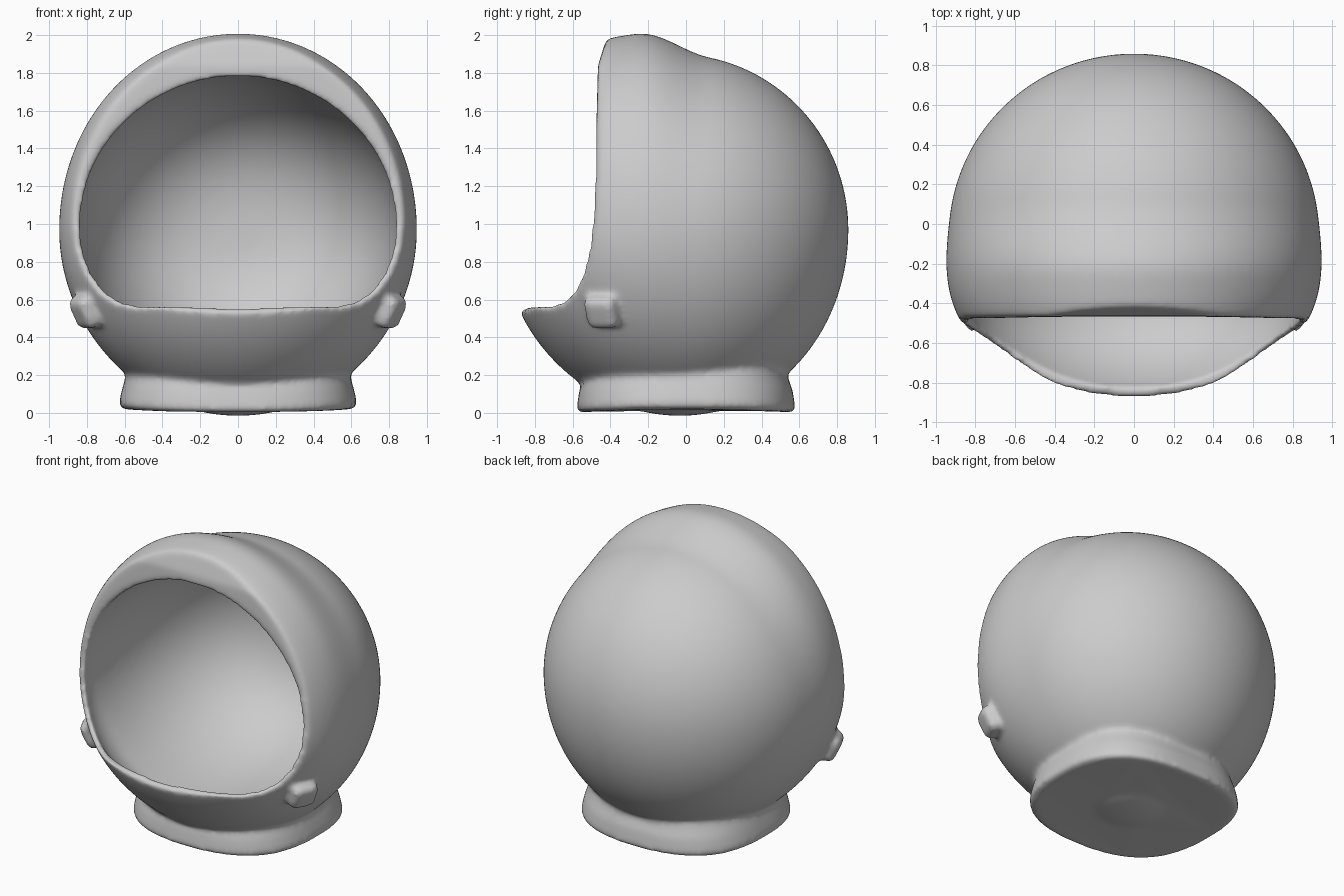
import bpy, bmesh, math
from mathutils import Vector, Matrix

if "Cube" in bpy.data.objects:
    bpy.data.objects.remove(bpy.data.objects["Cube"])

CY, CZ = -0.06, 0.97   # centre of the globe


def make(name, bm):
    bmesh.ops.recalc_face_normals(bm, faces=bm.faces)
    me = bpy.data.meshes.new(name)
    bm.to_mesh(me)
    bm.free()
    ob = bpy.data.objects.new(name, me)
    bpy.context.collection.objects.link(ob)
    return ob


def smoothstep(a, b, v):
    t = max(0.0, min(1.0, (v - a) / (b - a)))
    return t * t * (3 - 2 * t)


def unit_sphere():
    bm = bmesh.new()
    bmesh.ops.create_uvsphere(bm, u_segments=128, v_segments=80, radius=1)
    return bm


def globe(name):
    """Outer globe: fuller at the underside, flared at cheeks and brow."""
    bm = unit_sphere()
    for v in bm.verts:
        x, y = v.co.x * 0.935, v.co.y * 0.92 + CY
        z = v.co.z * (0.93 if v.co.z > 0 else 0.985 + 0.03 * v.co.y)
        r = math.hypot(x, z)
        if r > 1e-4:
            c, s = z / r, abs(x) / r
            brow = 0.13 * smoothstep(0.12, -0.28, y) + 0.03 * smoothstep(-0.24, -0.5, y)
            r2 = r + brow * max(0, c) ** 2
            r2 += 0.05 * smoothstep(0.05, -0.48, y) * s * s * smoothstep(0.2, 0.6, r)
            x, z = x * r2 / r, z * r2 / r
        v.co = (x, y, z + CZ)
    return make(name, bm)


def hollow(name, y0=-0.38, rx=0.85, rz=0.82, low=0.77, front=0.53, back=1.16, p=2.5):
    """Cavity: widest at the face opening, deep rounded bowl behind it."""
    bm = unit_sphere()
    for v in bm.verts:
        x, y, z = v.co
        if 0 < y < 0.9999:
            k = (1 - y ** p) ** (1 / p) / math.sqrt(1 - y * y)
            x, z = x * k, z * k
        v.co = (x * rx, y0 + y * (back if y > 0 else front), CZ + z * (rz if z > 0 else low))
    return make(name, bm)


def loft(name, rings):
    bm = bmesh.new()
    loops = [[bm.verts.new(p) for p in ring] for ring in rings]
    n = len(loops[0])
    for a, b in zip(loops, loops[1:]):
        for i in range(n):
            bm.faces.new((a[i], a[(i + 1) % n], b[(i + 1) % n], b[i]))
    bm.faces.new(loops[0][::-1])
    bm.faces.new(loops[-1])
    return make(name, bm)


def superellipse(rx, ry, z, p=2.6, n=96):
    pts = []
    for i in range(n):
        a = 2 * math.pi * i / n
        c, s = math.cos(a), math.sin(a)
        x = rx * math.copysign(abs(c) ** (2 / p), c)
        y = ry * math.copysign(abs(s) ** (2 / p), s)
        pts.append((x, y, z + 0.02 * (x / 0.62) ** 2))
    return pts


def apply_mod(ob, kind, **props):
    m = ob.modifiers.new(kind.title(), kind)
    for k, val in props.items():
        setattr(m, k, val)
    bpy.context.view_layer.objects.active = ob
    bpy.ops.object.modifier_apply(modifier=m.name)


def boolean(ob, other, op):
    apply_mod(ob, 'BOOLEAN', object=other, operation=op, solver='EXACT')
    bpy.data.objects.remove(other, do_unlink=True)


# Outer shell with raised brow
shell = globe("helmet_shell")

# Neck collar
collar = loft("collar", [superellipse(*r) for r in (
    (0.61, 0.56, 0.0), (0.63, 0.58, 0.015), (0.627, 0.575, 0.05), (0.61, 0.565, 0.12),
    (0.595, 0.545, 0.17), (0.58, 0.53, 0.22), (0.5, 0.45, 0.33))])
boolean(shell, collar, 'UNION')

# Side knobs
n = Vector((0.82, -0.39, -0.44)).normalized()
for side in (1, -1):
    bm = bmesh.new()
    bmesh.ops.create_cube(bm, size=1)
    bmesh.ops.transform(bm, verts=bm.verts, matrix=(
        Matrix.Diagonal((side, 1, 1, 1))
        @ Matrix.Translation(Vector((0, CY, CZ)) + n * 0.975)
        @ n.to_track_quat('Z', 'Y').to_matrix().to_4x4()
        @ Matrix.Diagonal((0.18, 0.18, 0.14, 1))))
    knob = make("knob", bm)
    apply_mod(knob, 'BEVEL', width=0.035, segments=3)
    boolean(shell, knob, 'UNION')

# Head cavity
boolean(shell, hollow("cavity"), 'DIFFERENCE')

# Face opening, cut with a side profile (y, z)
profile = [(-0.41, 2.2), (-0.425, 1.97), (-0.466, 1.84), (-0.475, 1.5), (-0.479, 1.25),
           (-0.488, 1.05), (-0.508, 0.88), (-0.543, 0.74), (-0.585, 0.645), (-0.645, 0.59),
           (-0.72, 0.565), (-0.82, 0.56), (-0.862, 0.55), (-0.885, 0.52), (-0.9, 0.46),
           (-1.3, 0.46), (-1.3, 2.2)]
opening = loft("opening", [[(x, y, z) for y, z in profile] for x in (-1.3, 1.3)])
boolean(shell, opening, 'DIFFERENCE')

# Soften all joins and rims
apply_mod(shell, 'REMESH', mode='VOXEL', voxel_size=0.0155)
apply_mod(shell, 'SMOOTH', factor=0.5, iterations=16)
for p in shell.data.polygons:
    p.use_smooth = True
